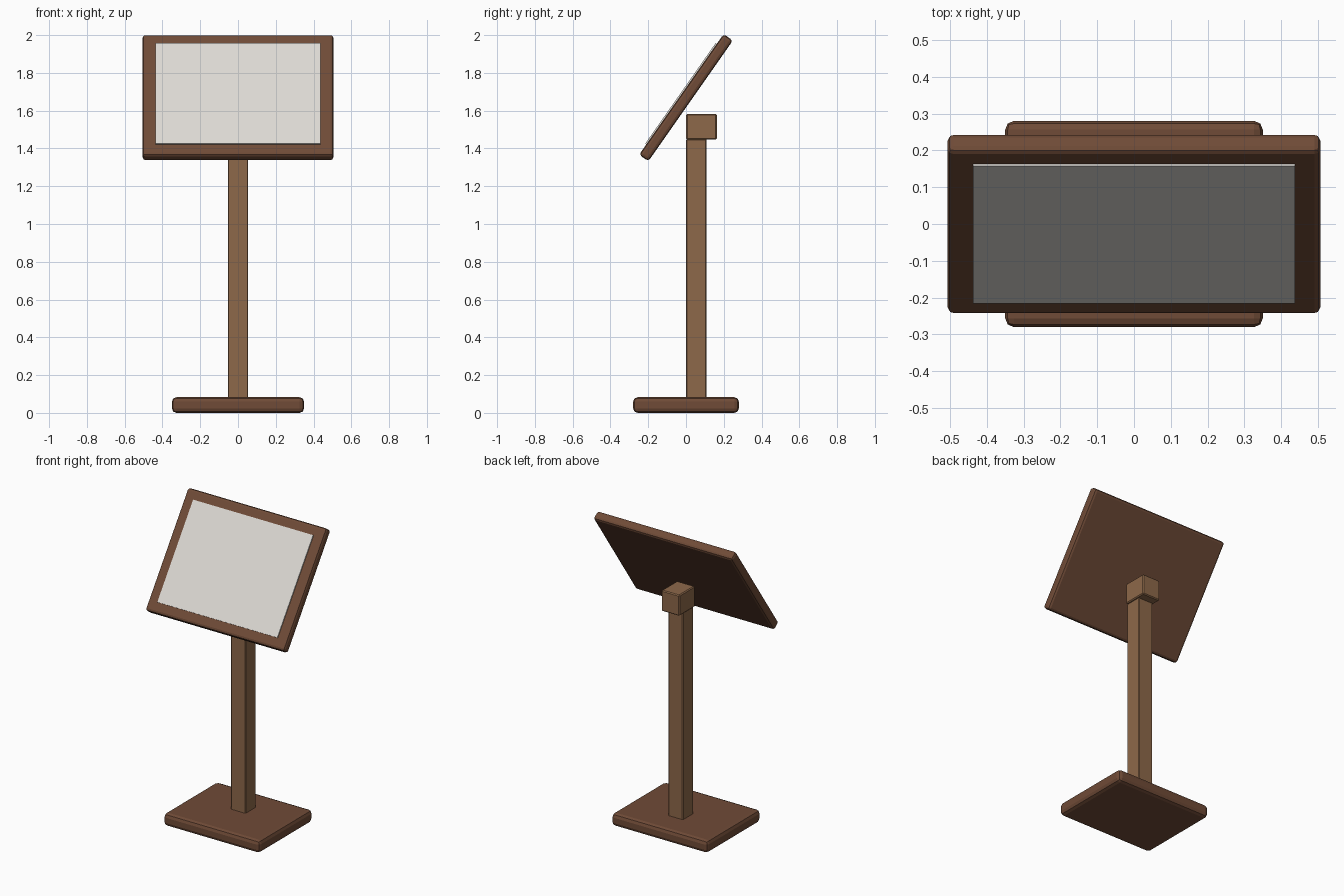
import bpy, math
from mathutils import Matrix, Vector

cube = bpy.data.objects.get("Cube")
if cube:
    bpy.data.objects.remove(cube, do_unlink=True)


def material(name, color):
    mat = bpy.data.materials.new(name)
    mat.use_nodes = True
    mat.diffuse_color = (*color, 1)
    mat.node_tree.nodes["Principled BSDF"].inputs["Base Color"].default_value = (*color, 1)
    return mat


dark_wood = material("dark wood", (0.16, 0.07, 0.038))
light_wood = material("light wood", (0.27, 0.14, 0.068))
paper = material("pale board", (0.72, 0.70, 0.66))


def box(name, size, centre, mat, bevel=0.0, segments=2):
    """Box with baked size and softened edges."""
    bpy.ops.mesh.primitive_cube_add(size=1, location=centre)
    obj = bpy.context.object
    obj.name = name
    obj.data.transform(Matrix.Diagonal((*size, 1)))
    obj.data.materials.append(mat)
    if bevel:
        mod = obj.modifiers.new("soft edges", "BEVEL")
        mod.width = bevel
        mod.segments = segments
    return obj


# Foot, post and mounting block
box("base", (0.70, 0.56, 0.083), (0, 0, 0.0415), dark_wood, 0.024)
box("post", (0.108, 0.108, 1.38), (0, 0.055, 0.76), light_wood, 0.005, 1)
box("mounting_block", (0.13, 0.162, 0.137), (0, 0.082, 1.515), light_wood, 0.006, 1)

# Display panel leaning back, with a thin pale sheet on its front
tilt = math.radians(-35)
centre = Vector((0, 0, 1.669))
lean = Matrix.Rotation(tilt, 3, "X")
panel = box("display_panel", (1.012, 0.06, 0.78), centre, dark_wood, 0.016)
sheet = box("display_sheet", (0.874, 0.008, 0.65),
            centre + lean @ Vector((0, -0.033, 0.002)), paper)
for obj in (panel, sheet):
    obj.rotation_euler.x = tilt
